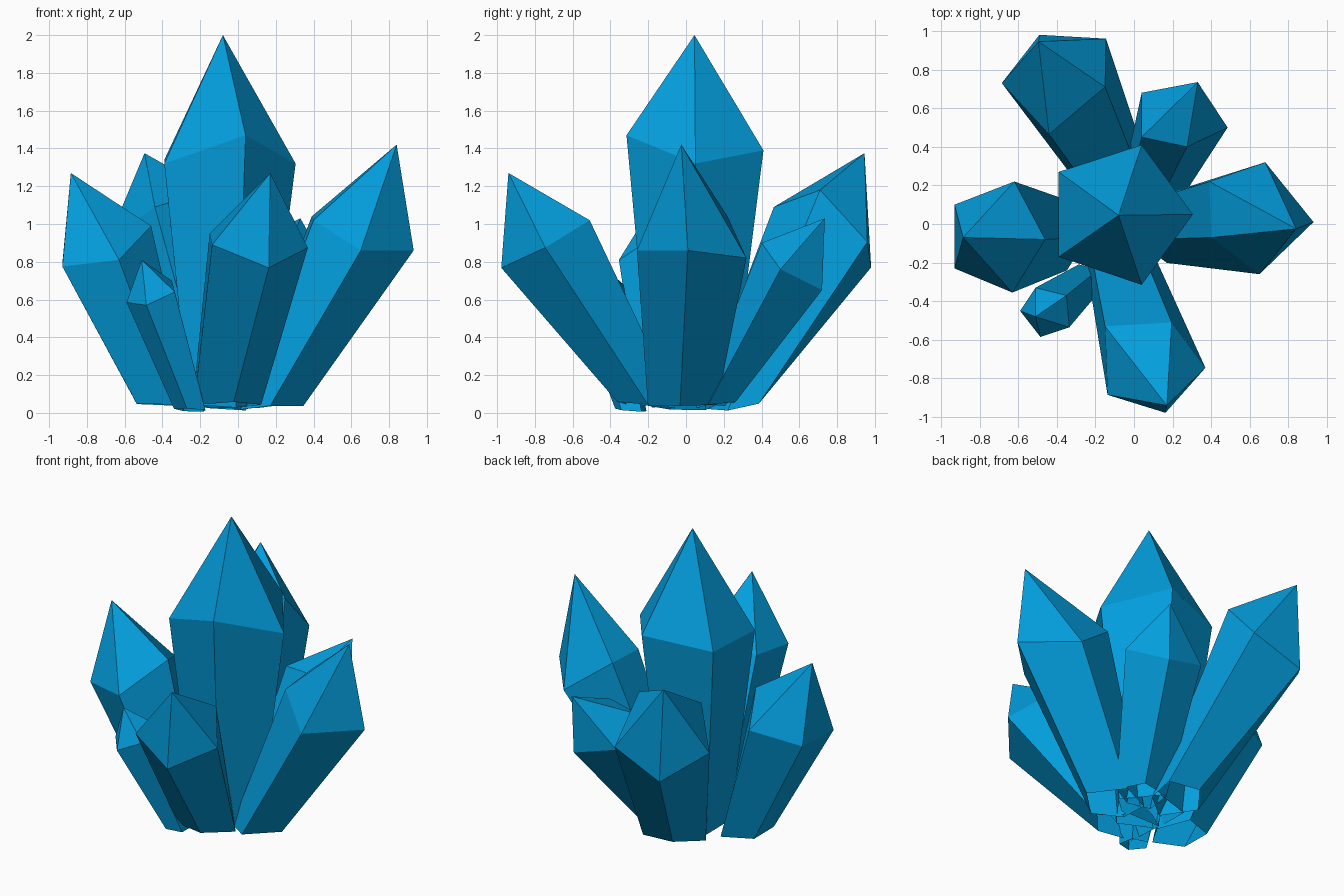
import bpy, bmesh
from mathutils import Vector

blue = bpy.data.materials.new("crystal_blue")
blue.diffuse_color = (0.001, 0.34, 0.72, 1)


def crystal(name, tip, shoulders, base, taper=0.63):
    """Five-sided crystal: small open base ring, wider shoulder ring, pointed tip."""
    bm = bmesh.new()
    ring = [Vector(p) for p in shoulders]
    mid = sum(ring, Vector()) / len(ring)
    base = Vector(base)
    low = []
    for p in ring:
        d = (p - mid) * taper
        d.z *= -0.2                      # base is almost flat
        low.append(bm.verts.new(base + d))
    top = [bm.verts.new(p) for p in ring]
    apex = bm.verts.new(tip)
    n = len(ring)
    for i in range(n):
        j = (i + 1) % n
        bm.faces.new((low[i], low[j], top[j], top[i]))
        bm.faces.new((top[i], top[j], apex))
    bmesh.ops.recalc_face_normals(bm, faces=bm.faces[:])
    mesh = bpy.data.meshes.new(name)
    bm.to_mesh(mesh)
    bm.free()
    mesh.materials.append(blue)
    obj = bpy.data.objects.new(name, mesh)
    bpy.context.collection.objects.link(obj)
    return obj


# tall upright crystal in the middle
crystal("centre_crystal", (-0.08, 0.045, 2.0),
        [(0.305, 0.05, 1.32), (0.04, 0.41, 1.39), (-0.39, 0.27, 1.34),
         (-0.39, -0.17, 1.32), (0.04, -0.315, 1.47)],
        (-0.08, 0.03, 0.04), 0.58)

# leaning crystals around it
crystal("right_crystal", (0.84, -0.025, 1.42),
        [(0.93, 0.01, 0.86), (0.68, 0.32, 0.82), (0.39, 0.22, 1.04),
         (0.40, -0.07, 1.02), (0.65, -0.26, 0.86)],
        (0.145, -0.01, 0.03))

crystal("left_crystal", (-0.885, -0.07, 1.27),
        [(-0.93, 0.10, 0.79), (-0.93, -0.23, 0.775), (-0.63, -0.355, 0.81),
         (-0.46, -0.08, 0.99), (-0.62, 0.22, 0.86)],
        (-0.40, -0.06, 0.04))

crystal("back_left_crystal", (-0.495, 0.945, 1.375),
        [(-0.15, 0.71, 1.18), (-0.145, 0.96, 0.905), (-0.49, 0.98, 0.77),
         (-0.685, 0.73, 0.92), (-0.44, 0.465, 1.09)],
        (-0.11, 0.26, 0.04), 0.66)

crystal("back_right_crystal", (0.33, 0.735, 1.03),
        [(0.485, 0.50, 0.76), (0.325, 0.72, 0.65), (0.04, 0.68, 0.73),
         (0.04, 0.45, 0.88), (0.275, 0.40, 0.90)],
        (0.07, 0.15, 0.04), 0.66)

crystal("front_crystal", (0.17, -0.94, 1.27),
        [(0.37, -0.745, 0.875), (0.195, -0.51, 1.02), (-0.15, -0.53, 0.95),
         (-0.137, -0.885, 0.89), (0.163, -0.978, 0.768)],
        (-0.075, -0.19, 0.04), 0.7)

crystal("small_crystal", (-0.51, -0.48, 0.81),
        [(-0.51, -0.33, 0.68), (-0.59, -0.45, 0.585), (-0.485, -0.585, 0.57),
         (-0.335, -0.535, 0.64), (-0.35, -0.37, 0.70)],
        (-0.25, -0.29, 0.015), 0.65)
